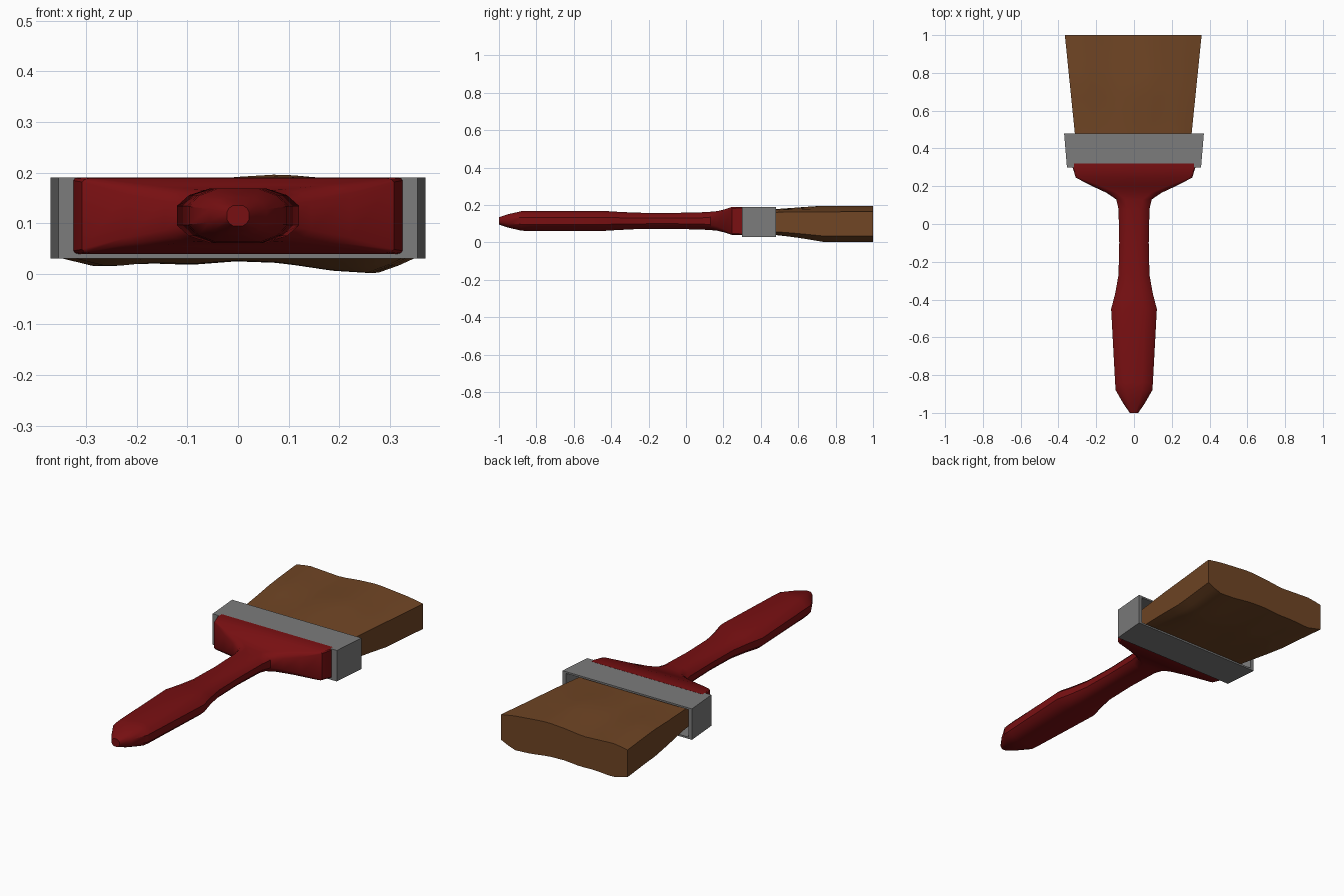
import bpy, bmesh
from math import sin, radians

cube = bpy.data.objects.get("Cube")
if cube:
    bpy.data.objects.remove(cube)


def material(name, rgb):
    m = bpy.data.materials.new(name)
    m.use_nodes = True
    m.diffuse_color = (*rgb, 1)
    m.node_tree.nodes["Principled BSDF"].inputs["Base Color"].default_value = (*rgb, 1)
    return m


def loft(name, rings, mat, angle):
    """Skin a list of equal-length point rings and cap both ends."""
    bm = bmesh.new()
    loops = [[bm.verts.new(p) for p in ring] for ring in rings]
    for a, b in zip(loops, loops[1:]):
        for i in range(len(a)):
            j = (i + 1) % len(a)
            bm.faces.new((a[i], a[j], b[j], b[i]))
    bm.faces.new(loops[0])
    bm.faces.new(loops[-1])
    bmesh.ops.recalc_face_normals(bm, faces=bm.faces)
    mesh = bpy.data.meshes.new(name)
    bm.to_mesh(mesh)
    bm.free()
    obj = bpy.data.objects.new(name, mesh)
    bpy.context.collection.objects.link(obj)
    mesh.materials.append(mat)
    bpy.ops.object.select_all(action="DESELECT")
    obj.select_set(True)
    bpy.context.view_layer.objects.active = obj
    bpy.ops.object.shade_smooth_by_angle(angle=radians(angle))
    return obj


def lerp(a, b, t):
    return a + (b - a) * t


def curve(points, t):
    """Piecewise linear lookup in (t, value) pairs."""
    for (t0, v0), (t1, v1) in zip(points, points[1:]):
        if t <= t1:
            return lerp(v0, v1, max(0, (t - t0) / (t1 - t0)))
    return points[-1][1]


red = material("red paint", (0.19, 0.005, 0.006))
steel = material("grey metal", (0.2, 0.2, 0.2))
brown = material("brown bristle", (0.162, 0.06, 0.018))

# Handle: twelve-sided sections that turn from round grip to boxy shoulder
ROUND = [(1, 0.35), (0.8, 0.75), (0.45, 1)]
BOXY = [(1, 0.92), (0.99, 0.98), (0.97, 1)]


def section(y, w, h, square):
    quarter = [(lerp(a, c, square) * w, lerp(b, d, square) * h)
               for (a, b), (c, d) in zip(ROUND, BOXY)]
    half = quarter + [(-x, z) for x, z in reversed(quarter)]
    full = half + [(-x, -z) for x, z in half]
    return [(x, y, 0.115 + z) for x, z in full]


# y, half width, half height, squareness
grip = [
    (-1, 0.022, 0.02, 0), (-0.95, 0.057, 0.036, 0), (-0.88, 0.097, 0.052, 0),
    (-0.84, 0.1, 0.054, 0), (-0.45, 0.121, 0.054, 0), (-0.37, 0.1, 0.049, 0),
    (-0.27, 0.082, 0.044, 0), (-0.1, 0.078, 0.042, 0), (0.08, 0.082, 0.046, 0),
    (0.13, 0.094, 0.049, 0.1), (0.165, 0.145, 0.052, 0.35),
    (0.2, 0.22, 0.06, 0.65), (0.245, 0.308, 0.0745, 0.95),
    (0.3, 0.325, 0.0755, 1), (0.32, 0.325, 0.0755, 1),
]
loft("handle", [section(*row) for row in grip], red, 35)


# Ferrule: flared metal box, hollow towards the bristles
def rectangle(y, w, h):
    return [(x * w, y, 0.11 + z * h) for x, z in ((1, 1), (-1, 1), (-1, -1), (1, -1))]


loft("ferrule", [rectangle(0.3, 0.355, 0.08), rectangle(0.48, 0.37, 0.08),
                 rectangle(0.48, 0.35, 0.071), rectangle(0.34, 0.34, 0.071)], steel, 20)

# Bristles: a flared block whose broad sides ripple more towards the tip
LOW = [(-1, 0.035), (-0.75, 0.013), (-0.5, 0.021), (-0.25, 0.018), (0, 0.025),
       (0.25, 0.022), (0.55, 0.007), (0.8, 0.002), (1, 0.035)]
HIGH = [(-1, 0.175), (-0.8, 0.188), (-0.3, 0.178), (0, 0.19), (0.27, 0.196),
        (0.55, 0.187), (0.8, 0.178), (1, 0.165)]
COLUMNS, ROWS = 18, 10
rings = []
for r in range(ROWS + 1):
    t = r / ROWS
    y = lerp(0.34, 1, t)
    w = lerp(0.295, 0.362, t)
    ripple = min(1, max(0, (y - 0.44) / 0.3))
    us = [lerp(-1, 1, i / COLUMNS) for i in range(COLUMNS + 1)]
    top, bottom = [], []
    for u in us:
        wave = 0.004 * sin(11 * y + 2 * u) * ripple * (1 - t)
        edge = 0.016 * abs(u) ** 6
        x = u * w - 0.004
        top.append((x, y, lerp(0.176 - edge, curve(HIGH, u), ripple) + wave))
        bottom.append((x, y, lerp(0.044 + edge, curve(LOW, u), ripple) + wave))
    rings.append(top + bottom[::-1])
loft("bristles", rings, brown, 40)
